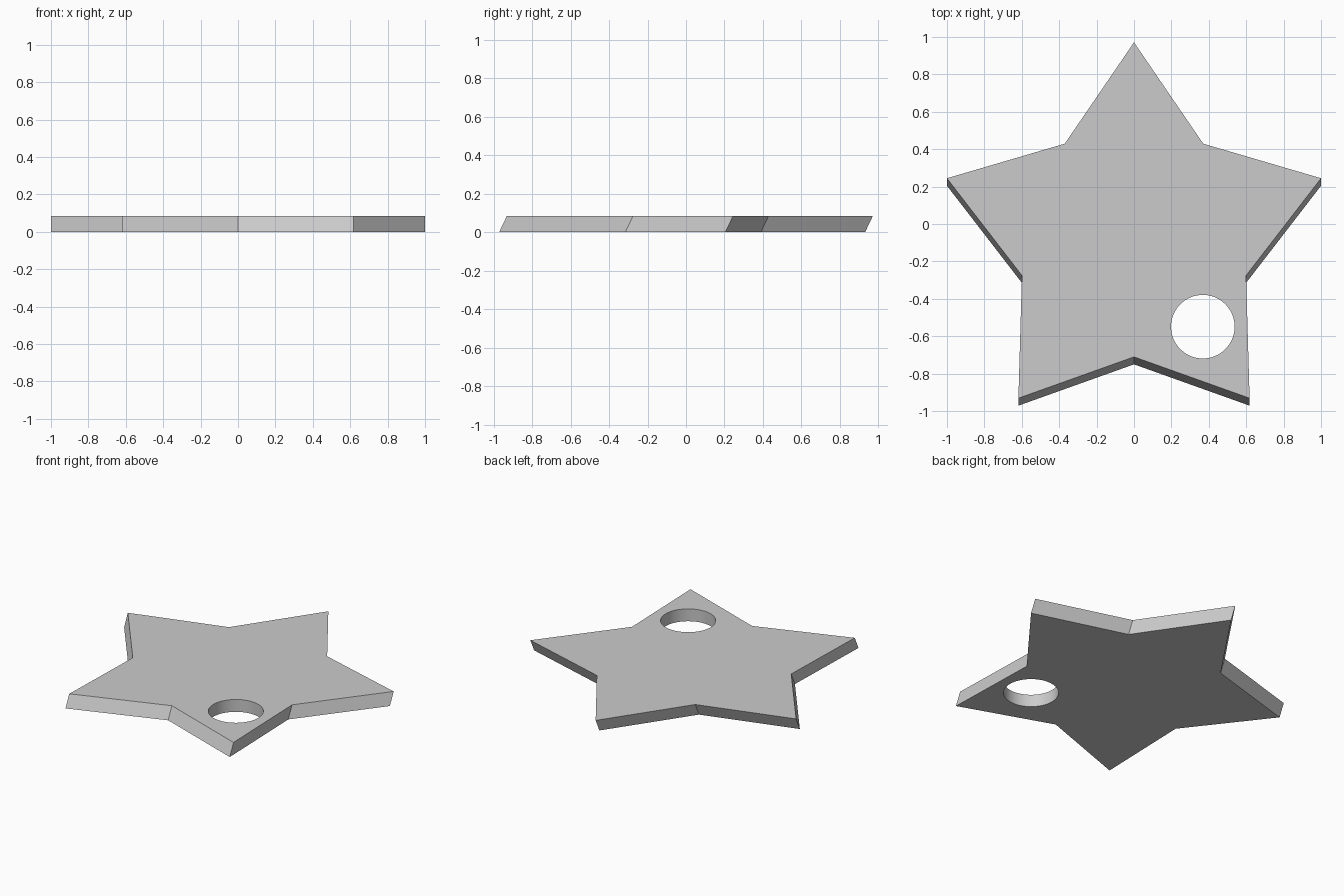
import bpy, bmesh
from math import sin, cos, pi

if "Cube" in bpy.data.objects:
    bpy.data.objects.remove(bpy.data.objects["Cube"])

OUTER, INNER = 1.0515, 0.63     # star tip and notch radii
HEIGHT, SHEAR = 0.084, 0.04     # thickness and y lean of the top face
CENTRE_Y = -0.0804              # star centre on the top face

# Five-pointed star plate, extruded at a slight lean
bm = bmesh.new()
ring = []
for i in range(10):
    r = OUTER if i % 2 == 0 else INNER
    a = pi / 2 + i * pi / 5
    ring.append(bm.verts.new((r * cos(a), CENTRE_Y - SHEAR + r * sin(a), 0)))
base = bm.faces.new(ring)
ext = bmesh.ops.extrude_face_region(bm, geom=[base], use_keep_orig=True)
top = [v for v in ext["geom"] if isinstance(v, bmesh.types.BMVert)]
bmesh.ops.translate(bm, verts=top, vec=(0, SHEAR, HEIGHT))
bmesh.ops.recalc_face_normals(bm, faces=bm.faces)
mesh = bpy.data.meshes.new("star_plate")
bm.to_mesh(mesh)
bm.free()
star = bpy.data.objects.new("star_plate", mesh)
bpy.context.collection.objects.link(star)

# Straight round hole through the lower right point
bpy.ops.mesh.primitive_cylinder_add(vertices=64, radius=0.17, depth=0.5,
                                    location=(0.368, -0.549, HEIGHT / 2))
cutter = bpy.context.object
cutter.name = "hole_cutter"
cutter.hide_render = True
cut = star.modifiers.new("round_hole", "BOOLEAN")
cut.operation = "DIFFERENCE"
cut.solver = "EXACT"
cut.object = cutter

bpy.ops.object.select_all(action="DESELECT")
star.select_set(True)
bpy.context.view_layer.objects.active = star
bpy.ops.object.modifier_apply(modifier=cut.name)
bpy.data.objects.remove(cutter)
bpy.ops.object.shade_smooth_by_angle()
